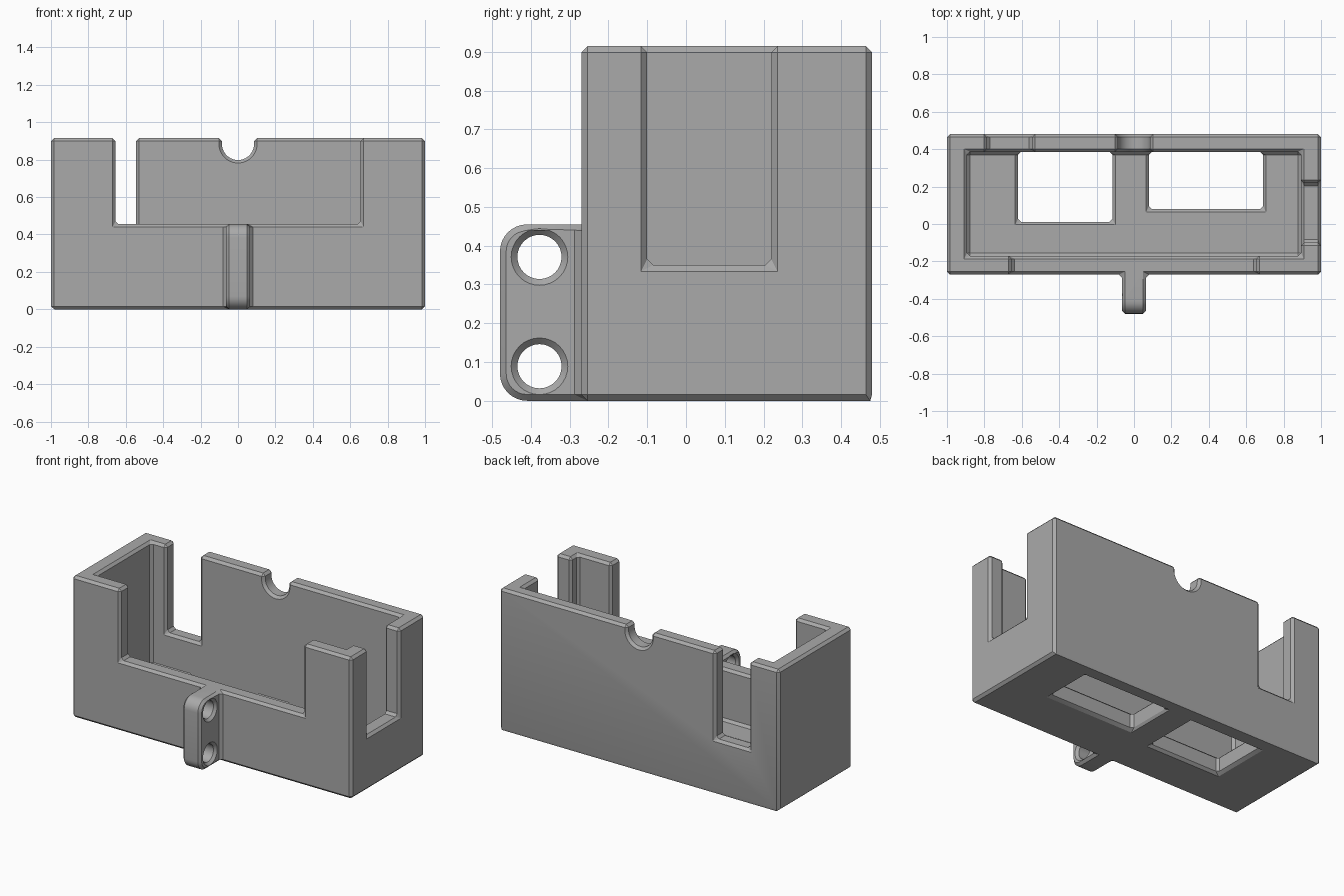
import bpy
import bmesh
from math import sin, cos, pi, radians
from mathutils import Vector

cube = bpy.data.objects.get("Cube")
if cube:
    bpy.data.objects.remove(cube)

CHAMFER = 0.016
TOP = 0.915
FLOOR = 0.12
RIM = 0.455       # height of the low front opening
SILL = 0.35       # height of the side and back openings

grey = bpy.data.materials.new("plain grey")
grey.use_nodes = True
colour = (0.4, 0.4, 0.4, 1)
grey.diffuse_color = colour
grey.node_tree.nodes["Principled BSDF"].inputs["Base Color"].default_value = colour


def arc(cx, cy, r, start, end, steps):
    return [(cx + r * cos(radians(start + (end - start) * i / steps)),
             cy + r * sin(radians(start + (end - start) * i / steps)))
            for i in range(steps + 1)]


def prism(name, profile, axis, lo, hi):
    """Extrude a flat outline along x, y or z."""
    place = {"x": lambda a, b, t: (t, a, b),
             "y": lambda a, b, t: (a, t, b),
             "z": lambda a, b, t: (a, b, t)}[axis]
    bm = bmesh.new()
    face = bm.faces.new([bm.verts.new(place(a, b, lo)) for a, b in profile])
    result = bmesh.ops.extrude_face_region(bm, geom=[face])
    moved = [g for g in result["geom"] if isinstance(g, bmesh.types.BMVert)]
    bmesh.ops.translate(bm, verts=moved, vec=Vector(place(0, 0, hi - lo)))
    bmesh.ops.recalc_face_normals(bm, faces=bm.faces)
    mesh = bpy.data.meshes.new(name)
    bm.to_mesh(mesh)
    bm.free()
    mesh.materials.append(grey)
    obj = bpy.data.objects.new(name, mesh)
    bpy.context.collection.objects.link(obj)
    return obj


def box(name, x0, x1, y0, y1, z0, z1):
    return prism(name, [(x0, y0), (x1, y0), (x1, y1), (x0, y1)], "z", z0, z1)


def apply(obj, mod):
    bpy.context.view_layer.objects.active = obj
    bpy.ops.object.modifier_apply(modifier=mod.name)


def combine(obj, other, operation):
    other.hide_render = True
    mod = obj.modifiers.new("combine", "BOOLEAN")
    mod.operation = operation
    mod.solver = "EXACT"
    mod.object = other
    apply(obj, mod)
    bpy.data.objects.remove(other)


# Open tray
tray = box("open_tray", -1, 1, -0.27, 0.48, 0, TOP)

# Mounting tab with two rounded corners on the front
tab = prism("mounting_tab",
            [(-0.2, 0)] + [(-0.2, RIM)]
            + arc(-0.41, RIM - 0.07, 0.07, 90, 180, 8)
            + arc(-0.41, 0.07, 0.07, 180, 270, 8),
            "x", -0.065, 0.065)
combine(tray, tab, "UNION")

# Cavity, wall openings and floor windows
cutters = [
    box("cavity", -0.892, 0.892, -0.17, 0.386, FLOOR, 1.2),
    box("front_opening", -0.655, 0.655, -0.4, -0.1, RIM, 1.2),
    box("side_opening", 0.8, 1.2, -0.1, 0.22, SILL, 1.2),
    box("back_opening", -0.785, -0.545, 0.3, 0.6, SILL, 1.2),
    box("floor_window_right", -0.62, -0.115, 0.012, 0.386, -0.2, 0.3),
    box("floor_window_left", 0.08, 0.69, 0.08, 0.386, -0.2, 0.3),
    # Round cable notch in the back wall
    prism("cable_notch",
          [(0.086, 1.2), (-0.086, 1.2)] + arc(0, 0.884, 0.086, 180, 360, 20),
          "y", 0.3, 0.6),
]
# Screw holes through the tab
for z in (0.089, 0.371):
    cutters.append(prism("screw_hole", arc(-0.378, z, 0.057, 0, 360, 32)[:-1],
                         "x", -0.3, 0.3))
for cutter in cutters:
    combine(tray, cutter, "DIFFERENCE")

# Clean flat areas, then chamfer every edge
clean = tray.modifiers.new("clean", "DECIMATE")
clean.decimate_type = "DISSOLVE"
clean.angle_limit = radians(1)
apply(tray, clean)

bevel = tray.modifiers.new("chamfer", "BEVEL")
bevel.width = CHAMFER
bevel.segments = 1
bevel.limit_method = "ANGLE"
bevel.angle_limit = radians(35)
bevel.use_clamp_overlap = False
apply(tray, bevel)

bpy.ops.object.select_all(action="DESELECT")
tray.select_set(True)
bpy.context.view_layer.objects.active = tray
bpy.ops.object.shade_smooth_by_angle(angle=radians(30))
